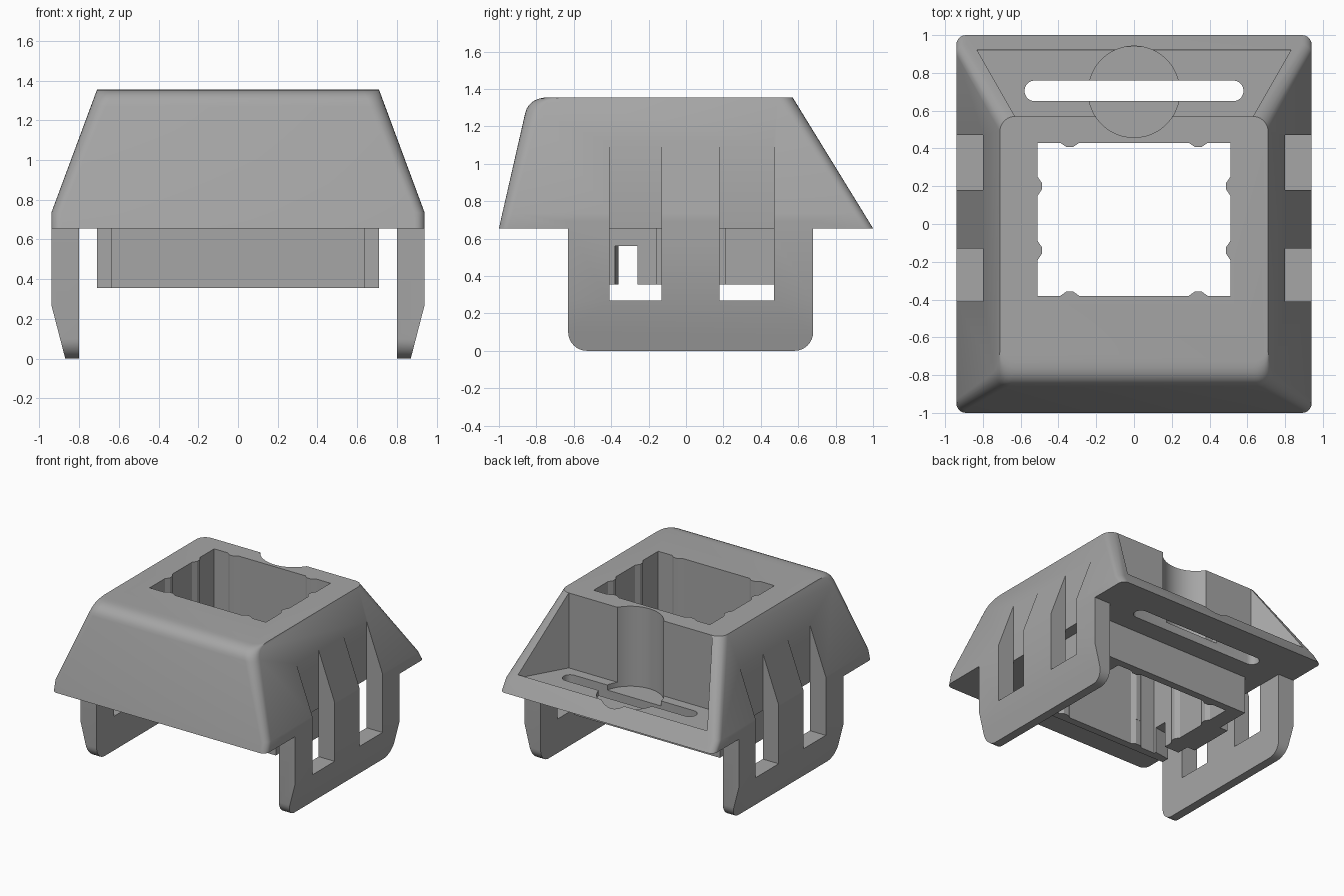
import bpy, bmesh, math
from mathutils import Vector

if "Cube" in bpy.data.objects:
    bpy.data.objects.remove(bpy.data.objects["Cube"])

grey = bpy.data.materials.new("matte grey")
grey.diffuse_color = (0.38, 0.38, 0.38, 1)
grey.use_nodes = True
grey.node_tree.nodes["Principled BSDF"].inputs["Base Color"].default_value = grey.diffuse_color


def to_object(name, bm):
    bmesh.ops.recalc_face_normals(bm, faces=bm.faces[:])
    me = bpy.data.meshes.new(name)
    bm.to_mesh(me)
    bm.free()
    me.materials.append(grey)
    ob = bpy.data.objects.new(name, me)
    bpy.context.scene.collection.objects.link(ob)
    return ob


def hull(name, pts):
    """Convex solid around a set of points."""
    bm = bmesh.new()
    for p in pts:
        bm.verts.new(p)
    bmesh.ops.convex_hull(bm, input=bm.verts[:])
    bmesh.ops.delete(bm, geom=[v for v in bm.verts if not v.link_faces], context="VERTS")
    bmesh.ops.dissolve_limit(bm, angle_limit=0.002, verts=bm.verts[:], edges=bm.edges[:])
    return to_object(name, bm)


def prism(name, pts, lo, hi):
    """Closed x, y outline extruded from z = lo to z = hi."""
    bm = bmesh.new()
    low = [bm.verts.new((x, y, lo)) for x, y in pts]
    high = [bm.verts.new((x, y, hi)) for x, y in pts]
    bm.faces.new(low[::-1])
    bm.faces.new(high)
    for i in range(len(pts)):
        j = (i + 1) % len(pts)
        bm.faces.new((low[i], low[j], high[j], high[i]))
    return to_object(name, bm)


def rect(x0, x1, y0, y1):
    return [(x0, y0), (x1, y0), (x1, y1), (x0, y1)]


def arc(cx, cy, r, a0, a1, n):
    angles = [math.radians(a0 + (a1 - a0) * i / n) for i in range(n + 1)]
    return [(cx + r * math.cos(a), cy + r * math.sin(a)) for a in angles]


def volume(me):
    bm = bmesh.new()
    bm.from_mesh(me)
    v = bm.calc_volume()
    bm.free()
    return v


def combine(target, other, operation):
    """Boolean with the first solver that gives a sound solid."""
    before = volume(target.data)
    for solver in ("EXACT", "MANIFOLD", "FLOAT"):
        mod = target.modifiers.new("combine", "BOOLEAN")
        mod.operation = operation
        mod.solver = solver
        mod.object = other
        bpy.context.view_layer.update()
        graph = bpy.context.evaluated_depsgraph_get()
        me = bpy.data.meshes.new_from_object(target.evaluated_get(graph))
        target.modifiers.remove(mod)
        ratio = volume(me) / before if len(me.polygons) else 0
        sound = 0.99 < ratio < 1.5 if operation == "UNION" else 0.4 < ratio < 1.001
        if sound:
            target.data = me
            bpy.data.objects.remove(other)
            return
    # A part that cannot be merged stays as its own object
    if operation == "DIFFERENCE":
        bpy.data.objects.remove(other)


# Sloped body: stacked rounded sections, curved over at the front top edge
BASE, BAND, TOP = 0.655, 0.735, 1.355


def section(z, front):
    t = (z - BASE) / (TOP - BASE)
    hx = 0.94 - 0.23 * max(0, z - BAND) / (TOP - BAND)
    back, r = 1 - 0.43 * t, 0.05 + 0.03 * t
    ring = (arc(hx - r, back - r, r, 0, 90, 6) + arc(-hx + r, back - r, r, 90, 180, 6)
            + arc(-hx + r, front + r, r, 180, 270, 6) + arc(hx - r, front + r, r, 270, 360, 6))
    return [(x, y, z) for x, y in ring]


points = section(BASE, -1) + section(BAND, -0.982)
for i in range(8):
    t = i / 7
    a, b, c = (1 - t) ** 2, 2 * t * (1 - t), t * t
    points += section(a * 1.27 + (b + c) * TOP, -0.86 * a - 0.84 * b - 0.73 * c)
housing = hull("housing", points)

# Side legs with rounded lower corners and a tapered foot
leg_outline = ([(-0.63, 0.69), (-0.63, 0.27)] + arc(-0.53, 0.1, 0.1, 180, 270, 8)
               + arc(0.58, 0.1, 0.1, 270, 360, 8) + [(0.68, 0.27), (0.68, 0.69)])
for s in (-1, 1):
    points = [(s * 0.8, y, z) for y, z in leg_outline]
    points += [(s * (0.94 - 0.07 * max(0, 0.27 - z) / 0.27), y, z) for y, z in leg_outline]
    combine(housing, hull("leg", points), "UNION")

# Lower socket box with wider middle tabs
socket = [(-0.64, -0.44), (0.64, -0.44), (0.64, -0.16), (0.71, -0.16), (0.71, 0.21), (0.64, 0.21),
          (0.64, 0.49), (-0.64, 0.49), (-0.64, 0.21), (-0.71, 0.21), (-0.71, -0.16), (-0.64, -0.16)]
combine(housing, prism("socket", socket, 0.355, 0.7), "UNION")


# Through opening with small ribs on each wall
def ribbed(a, b, stations, inward):
    a, b, n = Vector(a), Vector(b), Vector(inward) * 0.022
    d = (b - a).normalized()
    pts = [a]
    for t in stations:
        for off, depth in ((-0.05, 0), (-0.018, 1), (0.018, 1), (0.05, 0)):
            pts.append(a + d * (t + off) + n * depth)
    return [tuple(p) for p in pts]


opening = (ribbed((-0.51, -0.38), (0.51, -0.38), (0.17, 0.85), (0, 1))
           + ribbed((0.51, -0.38), (0.51, 0.43), (0.24, 0.58), (-1, 0))
           + ribbed((0.51, 0.43), (-0.51, 0.43), (0.17, 0.85), (0, -1))
           + ribbed((-0.51, 0.43), (-0.51, -0.38), (0.23, 0.57), (1, 0)))
combine(housing, prism("opening", opening, 0.2, 1.5), "DIFFERENCE")

# Latch notches in both socket side walls
notch = [(-0.67, -0.385), (-0.5, -0.36), (0.5, -0.36), (0.67, -0.385), (0.67, -0.26), (-0.67, -0.26)]
combine(housing, prism("notch", notch, 0.3, 0.56), "DIFFERENCE")

# Vertical slots through the legs and into the lower slopes
for s in (-1, 1):
    for y0, y1 in ((-0.41, -0.13), (0.18, 0.47)):
        for inner, z0, z1 in ((0.75, 0.27, BASE), (0.8, 0.6, 1.3)):
            x0, x1 = sorted((s * inner, s * 1.0))
            combine(housing, prism("leg_slot", rect(x0, x1, y0, y1), z0, z1), "DIFFERENCE")

# Rear pocket, round recess and long floor slot
pocket = [(-0.63, 0.57), (0.63, 0.57), (0.83, 0.92), (-0.83, 0.92)]
combine(housing, prism("pocket", pocket, 0.76, 1.5), "DIFFERENCE")
combine(housing, prism("round_recess", arc(0, 0.7, 0.242, 0, 352.5, 47), 0.72, 1.5), "DIFFERENCE")
long_slot = arc(0.525, 0.705, 0.055, -90, 90, 10) + arc(-0.525, 0.705, 0.055, 90, 270, 10)
combine(housing, prism("long_slot", long_slot, 0.5, 1.0), "DIFFERENCE")

# Smooth the fillets, keep the edges sharp
for ob in bpy.context.scene.objects:
    ob.select_set(True)
bpy.context.view_layer.objects.active = housing
bpy.ops.object.shade_smooth_by_angle(angle=math.radians(25))
